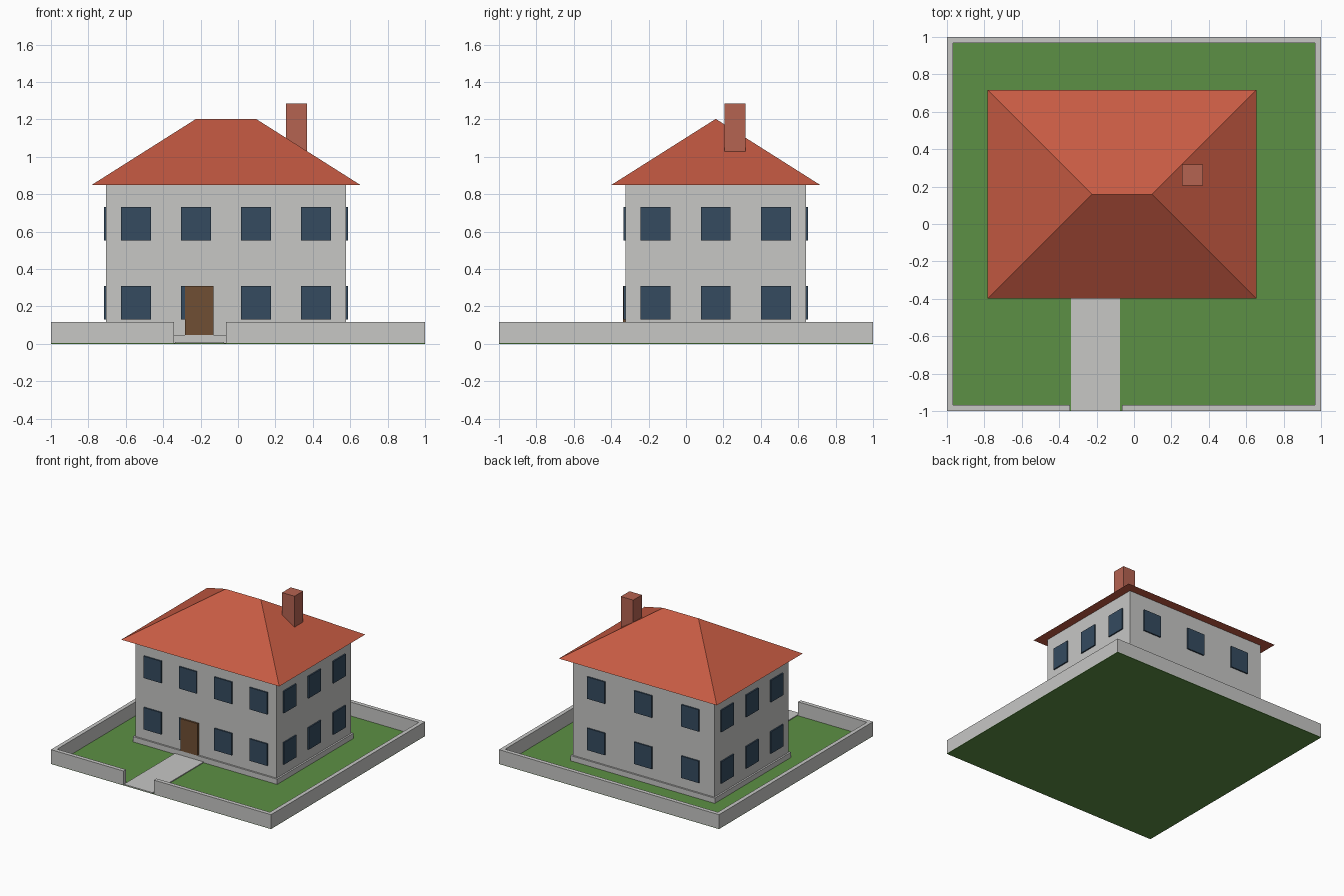
import bpy, bmesh

cube = bpy.data.objects.get("Cube")
if cube:
    bpy.data.objects.remove(cube, do_unlink=True)


def material(name, rgb):
    m = bpy.data.materials.new(name)
    m.use_nodes = True
    m.diffuse_color = (*rgb, 1)
    m.node_tree.nodes["Principled BSDF"].inputs["Base Color"].default_value = (*rgb, 1)
    return m


plaster = material("pale grey plaster", (0.57, 0.57, 0.56))
grass = material("grass green", (0.108, 0.277, 0.058))
tile = material("red roof tile", (0.57, 0.105, 0.056))
brick = material("chimney brick", (0.464, 0.125, 0.083))
glass = material("dark blue glass", (0.035, 0.07, 0.115))
wood = material("brown wood", (0.16, 0.078, 0.034))


def box(name, x, y, z, mat):
    """Box spanning the (low, high) pairs on each axis."""
    bm = bmesh.new()
    bmesh.ops.create_cube(bm, size=1)
    for v in bm.verts:
        v.co = [sum(r) / 2 + c * (r[1] - r[0]) for r, c in zip((x, y, z), v.co)]
    mesh = bpy.data.meshes.new(name)
    bm.to_mesh(mesh)
    bm.free()
    mesh.materials.append(mat)
    obj = bpy.data.objects.new(name, mesh)
    bpy.context.collection.objects.link(obj)
    return obj


def around(c, half):
    return (c - half, c + half)


# Main dimensions
CX, CY, HX, HY = -0.064, 0.159, 0.642, 0.482
EAVES, RIDGE, OVERHANG = 0.85, 1.203, 0.076
GROUND, FENCE, FENCE_TOP = 0.004, 0.033, 0.118
GATE = (-0.342, -0.064)
DOOR_X = -0.207

# Garden and path
box("lawn", (-1, 1), (-1, 1), (0, GROUND), grass)
box("garden_path", around(DOOR_X, 0.131), (-1, CY - HY), (GROUND, 0.011), plaster)

# Boundary wall with a gate opening at the front
inner = 1 - FENCE
height = (GROUND, FENCE_TOP)
box("boundary_wall_back", (-1, 1), (inner, 1), height, plaster)
for side, x in (("right", (-1, -inner)), ("left", (inner, 1))):
    box("boundary_wall_" + side, x, (-1, inner), height, plaster)
box("boundary_wall_front_right", (-inner, GATE[0]), (-1, -inner), height, plaster)
box("boundary_wall_front_left", (GATE[1], inner), (-1, -inner), height, plaster)

# House body on a slightly wider plinth
box("house_walls", around(CX, HX), around(CY, HY), (GROUND, EAVES), plaster)
box("plinth", around(CX, HX + 0.014), around(CY, HY + 0.014), (GROUND, 0.047), plaster)

# Hipped roof: a box whose top is pinched to a ridge
roof = box("hipped_roof", around(CX, HX + OVERHANG), around(CY, HY + OVERHANG),
           (EAVES, RIDGE), tile)
bm = bmesh.new()
bm.from_mesh(roof.data)
for v in bm.verts:
    if v.co.z > 1:
        v.co.x = CX + (0.16 if v.co.x > CX else -0.16)
        v.co.y = CY
bmesh.ops.remove_doubles(bm, verts=bm.verts, dist=0.001)
bm.to_mesh(roof.data)
bm.free()

box("chimney", (0.257, 0.37), (0.205, 0.318), (0.95, 1.284), brick)


# Windows, evenly spaced along each wall on both floors
def window_row(wall, count, centre, half, place):
    for floor, z in (("lower", 0.22), ("upper", 0.642)):
        for i in range(count):
            mid = centre + half * ((2 * i + 1) / count - 1)
            x, y = place(around(mid, 0.08))
            box(f"{wall}_{floor}_window_{i + 1}", x, y, around(z, 0.09), glass)


DEPTH = 0.011
window_row("front", 4, CX, HX, lambda s: (s, around(CY - HY, DEPTH)))
window_row("back", 3, CX, HX, lambda s: (s, around(CY + HY, DEPTH)))
window_row("right", 3, CY, HY, lambda s: (around(CX - HX, DEPTH), s))
window_row("left", 3, CY, HY, lambda s: (around(CX + HX, DEPTH), s))

# Front door standing on the plinth
box("front_door", around(DOOR_X, 0.077), around(CY - HY, 0.015), (0.047, 0.31), wood)
